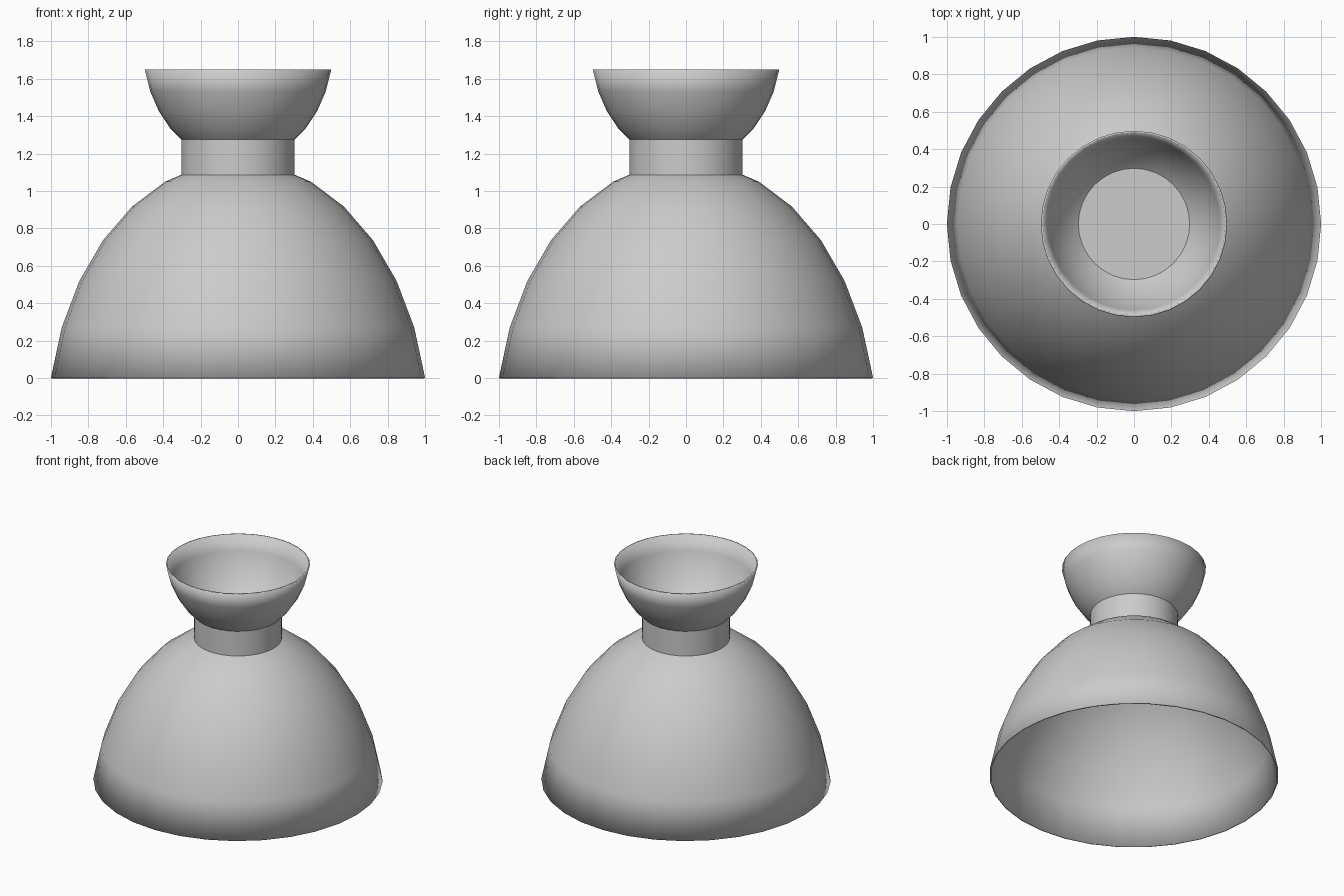
import bpy
import bmesh
from math import sin, cos, pi, radians

if "Cube" in bpy.data.objects:
    bpy.data.objects.remove(bpy.data.objects["Cube"])


def shell(name, radius, height, rim_z, direction, thickness=0.01):
    """Thin stretched sphere cap, open at the rim and closed at its pole."""
    sides, rings = 32, 16
    bm = bmesh.new()
    loops = []
    for i in range(1, rings // 2):
        lat = pi * i / rings
        r = radius * cos(lat)
        z = rim_z + direction * height * (sin(lat) - sin(pi / rings))
        loops.append([bm.verts.new((r * cos(2 * pi * k / sides),
                                    r * sin(2 * pi * k / sides), z))
                      for k in range(sides)])
    for a, b in zip(loops, loops[1:]):
        for k in range(sides):
            n = (k + 1) % sides
            bm.faces.new((a[k], a[n], b[n], b[k]))
    pole = bm.verts.new((0, 0, rim_z + direction * height * (1 - sin(pi / rings))))
    for k in range(sides):
        bm.faces.new((loops[-1][k], loops[-1][(k + 1) % sides], pole))
    if direction < 0:
        bmesh.ops.reverse_faces(bm, faces=bm.faces[:])
    mesh = bpy.data.meshes.new(name)
    bm.to_mesh(mesh)
    bm.free()
    obj = bpy.data.objects.new(name, mesh)
    bpy.context.collection.objects.link(obj)
    mod = obj.modifiers.new("thickness", 'SOLIDIFY')
    mod.thickness = thickness
    mod.offset = -1
    smooth(obj)
    return obj


def smooth(obj):
    bpy.ops.object.select_all(action='DESELECT')
    obj.select_set(True)
    bpy.context.view_layer.objects.active = obj
    bpy.ops.object.shade_smooth_by_angle(angle=radians(30))


# Large open dome forming the base
shell("base_dome", 1.02, 1.44, 0.0, 1)

# Small upturned bowl on top
shell("top_bowl", 0.508, 0.62, 1.648, -1)

# Solid neck whose top forms the flat floor of the bowl
bottom, top = 1.075, 1.283
bpy.ops.mesh.primitive_cylinder_add(vertices=64, radius=0.303, depth=top - bottom,
                                    location=(0, 0, (top + bottom) / 2))
neck = bpy.context.object
neck.name = "neck"
smooth(neck)
